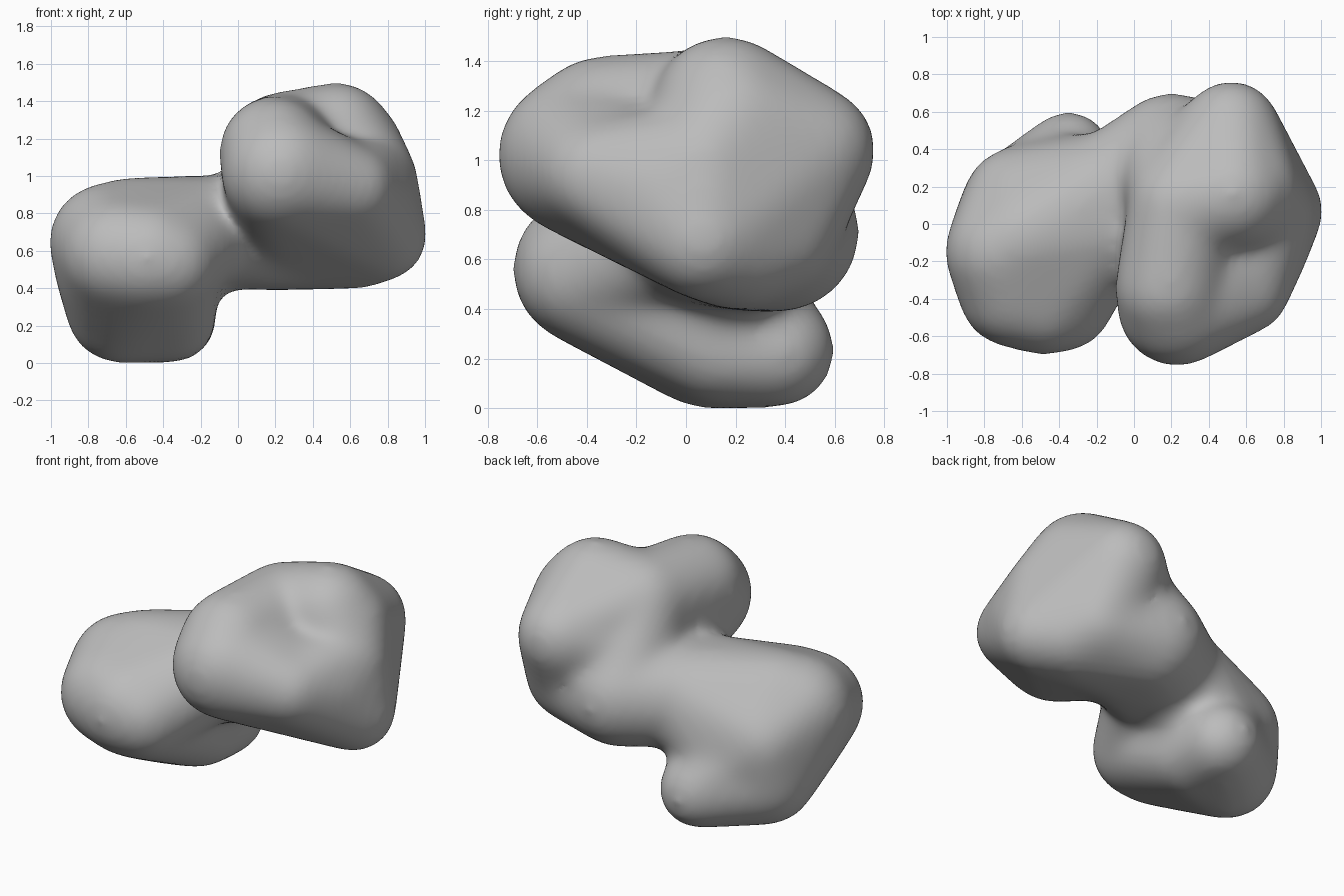
import bpy, bmesh

cube = bpy.data.objects.get("Cube")
if cube:
    bpy.data.objects.remove(cube, do_unlink=True)

# Single clay colour
grey = (0.5, 0.5, 0.5, 1)
clay = bpy.data.materials.new("clay_grey")
clay.use_nodes = True
clay.diffuse_color = grey
clay.node_tree.nodes["Principled BSDF"].inputs["Base Color"].default_value = grey

PAD = 0.015  # makes up for the shrinkage of the softening


def add_hull(bm, balls):
    """Add the rounded convex hull around a group of balls (x, y, z, radius)."""
    part = bmesh.new()
    for x, y, z, r in balls:
        new = bmesh.ops.create_icosphere(part, subdivisions=3, radius=r + PAD)["verts"]
        bmesh.ops.translate(part, verts=new, vec=(x, y, z))
    bmesh.ops.delete(part, geom=part.edges[:], context="EDGES_FACES")
    bmesh.ops.convex_hull(part, input=part.verts[:])
    loose = [v for v in part.verts if not v.link_faces]
    bmesh.ops.delete(part, geom=loose, context="VERTS")
    bmesh.ops.recalc_face_normals(part, faces=part.faces[:])
    mesh = bpy.data.meshes.new("hull")
    part.to_mesh(mesh)
    part.free()
    bm.from_mesh(mesh)
    bpy.data.meshes.remove(mesh)


# Lobes of the upper mass
peak = (0.53, 0.16, 1.21, 0.28)
ridge = (0.25, 0.1, 1.17, 0.27)
shoulder = (0.59, 0.19, 1.14, 0.28)
rear = (0.52, 0.505, 1.04, 0.25)
flank = (0.71, 0.08, 0.98, 0.24)
side = (0.77, 0.07, 0.68, 0.23)
under_side = (0.65, 0.2, 0.66, 0.25)
under_rear = (0.56, 0.34, 0.71, 0.26)
belly = (0.3, 0.2, 0.69, 0.28)
nape = (0.25, 0.27, 0.95, 0.25)
snout = (0.23, -0.44, 1.02, 0.31)
brow = (0.19, -0.34, 1.13, 0.28)
cheek = (0.61, -0.36, 0.94, 0.21)
valley = (0.67, -0.1, 0.88, 0.26)
neck_end = (0.2, 0.38, 0.71, 0.31)

# Lobes of the lower mass
outer = (-0.7, -0.15, 0.65, 0.3)
outer_low = (-0.69, -0.1, 0.5, 0.28)
top = (-0.58, -0.08, 0.69, 0.29)
front_outer = (-0.64, -0.36, 0.58, 0.29)
front_middle = (-0.48, -0.4, 0.56, 0.29)
front_inner = (-0.38, -0.41, 0.54, 0.26)
back = (-0.62, 0.12, 0.53, 0.28)
neck_start = (-0.12, 0.19, 0.7, 0.29)
neck_front = (-0.17, -0.02, 0.71, 0.27)
sole_outer = (-0.63, 0.09, 0.29, 0.28)
sole_inner = (-0.35, 0.12, 0.25, 0.22)
heel = (-0.48, 0.19, 0.4, 0.27)
foot = (-0.35, 0.37, 0.235, 0.22)

groups = [
    [peak, ridge, shoulder, rear, flank, belly, side],
    [snout, cheek, valley, side, belly],
    [brow, snout, ridge, belly],
    [valley, cheek, flank, side, under_side],
    [neck_end, belly, side, under_side, under_rear],
    [nape, ridge, neck_end, belly],
    [nape, rear, shoulder, flank, under_rear, side],
    [neck_end, neck_start, neck_front, belly],
    [neck_start, neck_front, top, back, outer, heel],
    [neck_front, top, front_inner, front_middle],
    [outer, outer_low, top, front_outer, front_middle, front_inner,
     back, sole_outer, sole_inner, heel],
    [sole_outer, sole_inner, foot, heel],
]

bm = bmesh.new()
for group in groups:
    add_hull(bm, group)
mesh = bpy.data.meshes.new("blob_body")
bm.to_mesh(mesh)
bm.free()
mesh.materials.append(clay)
body = bpy.data.objects.new("blob_body", mesh)
bpy.context.collection.objects.link(body)

# Fuse the lobes and soften the creases
fuse = body.modifiers.new("fuse", "REMESH")
fuse.mode = "VOXEL"
fuse.voxel_size = 0.025
fuse.use_smooth_shade = True
soften = body.modifiers.new("soften", "SMOOTH")
soften.factor = 0.5
soften.iterations = 45
